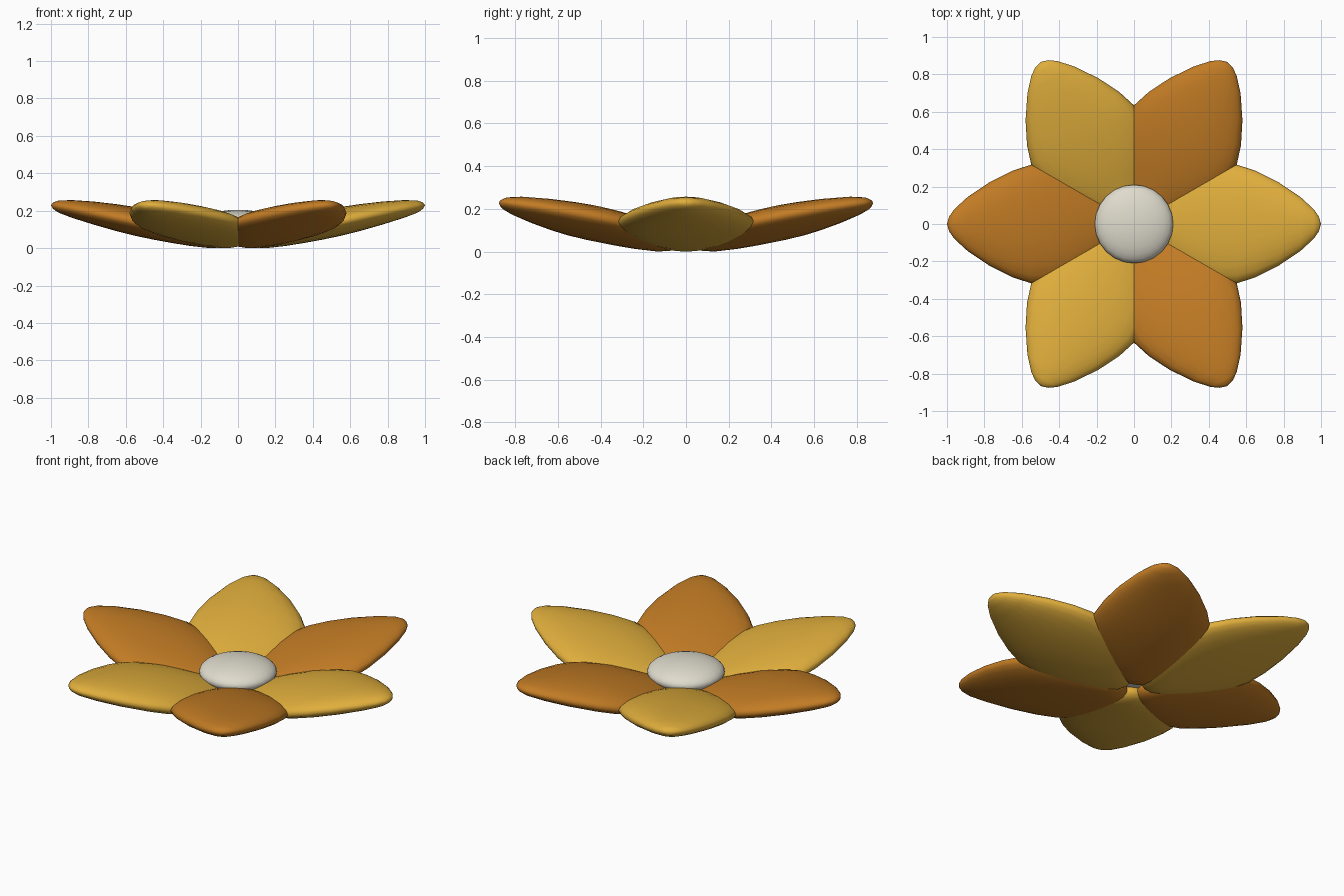
import bpy, bmesh, math

if "Cube" in bpy.data.objects:
    bpy.data.objects.remove(bpy.data.objects["Cube"])

def material(name, rgb):
    m = bpy.data.materials.new(name)
    m.diffuse_color = (*rgb, 1)
    m.use_nodes = True
    m.node_tree.nodes["Principled BSDF"].inputs["Base Color"].default_value = m.diffuse_color
    return m

gold = material("gold", (0.74, 0.42, 0.045))
orange = material("orange", (0.54, 0.2, 0.018))
cream = material("cream", (0.74, 0.71, 0.61))

# Petal stations: radius, centre height, half width, half thickness
STATIONS = [
    (0.055, 0.045, 0.045, 0.025), (0.08, 0.045, 0.08, 0.041),
    (0.15, 0.055, 0.16, 0.055), (0.25, 0.078, 0.235, 0.067),
    (0.35, 0.101, 0.288, 0.074), (0.45, 0.122, 0.316, 0.077),
    (0.55, 0.143, 0.317, 0.077), (0.65, 0.163, 0.285, 0.072),
    (0.77, 0.187, 0.225, 0.062), (0.89, 0.21, 0.144, 0.047),
    (0.96, 0.222, 0.08, 0.032), (0.988, 0.227, 0.04, 0.018),
]
INNER, TIP, SIDES = (0.04, 0.046), (1.0, 0.229), 24

def finish(bm, name, mat):
    bmesh.ops.recalc_face_normals(bm, faces=bm.faces)
    for f in bm.faces:
        f.smooth = True
    me = bpy.data.meshes.new(name)
    bm.to_mesh(me)
    bm.free()
    me.materials.append(mat)
    ob = bpy.data.objects.new(name, me)
    bpy.context.collection.objects.link(ob)
    return ob

def petal(index):
    bm = bmesh.new()
    rings = []
    for r, z, w, t in STATIONS:
        rings.append([bm.verts.new((r, w * math.cos(a), z + t * math.sin(a)))
                      for a in (2 * math.pi * k / SIDES for k in range(SIDES))])
    inner = bm.verts.new((INNER[0], 0, INNER[1]))
    tip = bm.verts.new((TIP[0], 0, TIP[1]))
    for k in range(SIDES):
        n = (k + 1) % SIDES
        for a, b in zip(rings, rings[1:]):
            bm.faces.new((a[k], a[n], b[n], b[k]))
        bm.faces.new((inner, rings[0][n], rings[0][k]))
        bm.faces.new((tip, rings[-1][k], rings[-1][n]))
    ob = finish(bm, f"petal_{index + 1}", orange if index % 2 else gold)
    ob.rotation_euler.z = math.radians(60 * index)

# Six petals in alternating colours
for i in range(6):
    petal(i)

# Flattened flower centre
bm = bmesh.new()
bmesh.ops.create_uvsphere(bm, u_segments=24, v_segments=14, radius=1)
bmesh.ops.scale(bm, vec=(0.21, 0.21, 0.072), verts=bm.verts)
bmesh.ops.translate(bm, vec=(0, 0, 0.133), verts=bm.verts)
finish(bm, "flower_centre", cream)
